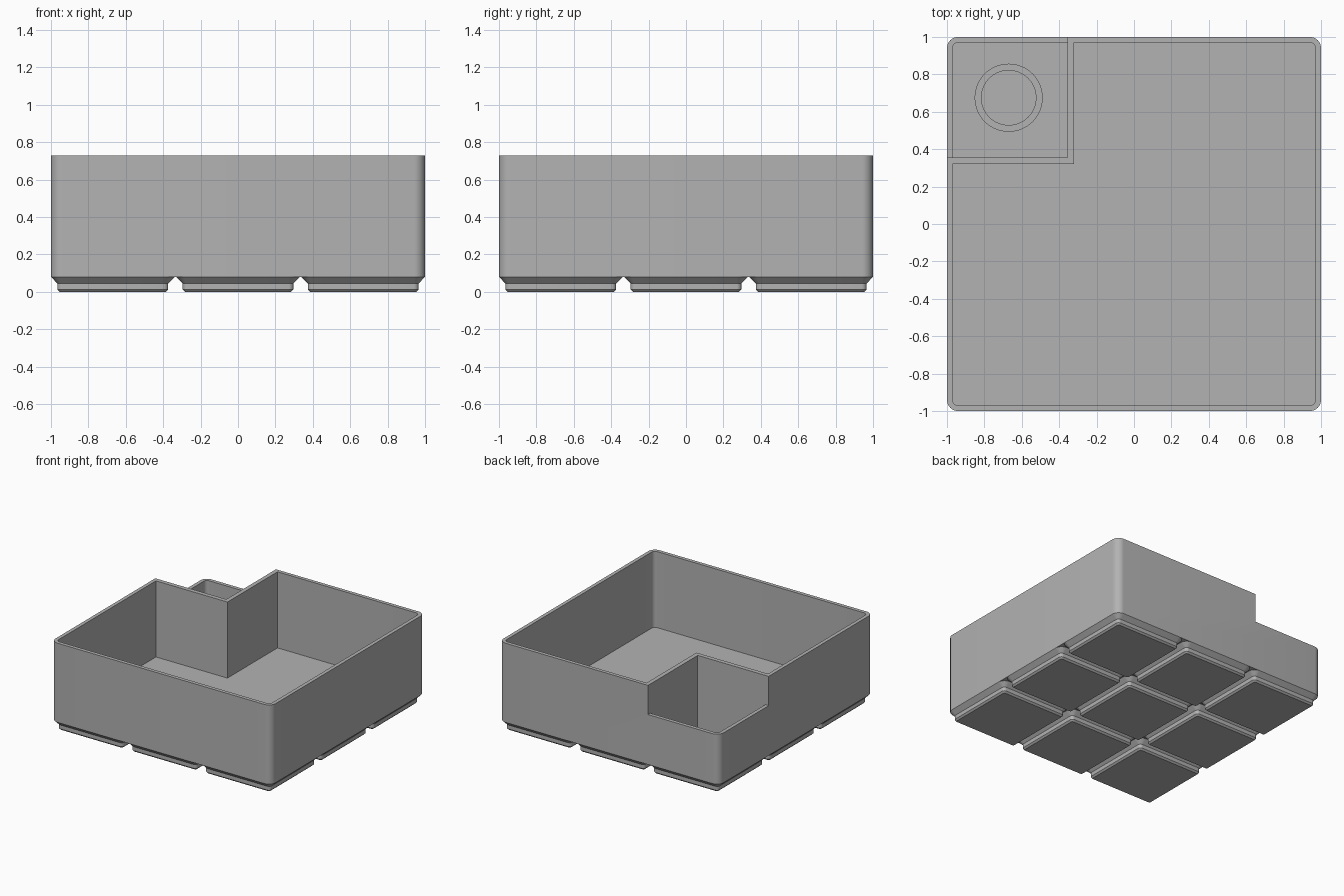
import bpy
import bmesh
from math import radians, pi, cos, sin
from mathutils import Vector

cube = bpy.data.objects.get("Cube")
if cube:
    bpy.data.objects.remove(cube, do_unlink=True)

grey = bpy.data.materials.new("plain_grey")
grey.use_nodes = True
grey.diffuse_color = (0.45, 0.45, 0.45, 1)
grey.node_tree.nodes["Principled BSDF"].inputs["Base Color"].default_value = (0.45, 0.45, 0.45, 1)

# Main sizes
TOP, BASE, FLOOR, STEP = 0.73, 0.08, 0.105, 0.49
INNER, POCKET, DIVIDER = 0.97, 0.355, 0.32
R_OUT, R_IN = 0.06, 0.03
PITCH = 0.6693


def outline(corners, steps=8):
    """Counter-clockwise outline from (x, y, radius) corners."""
    pts = []
    for i, (x, y, r) in enumerate(corners):
        p = Vector((x, y))
        if r == 0:
            pts.append(p)
            continue
        a = (Vector(corners[i - 1][:2]) - p).normalized()
        b = (Vector(corners[(i + 1) % len(corners)][:2]) - p).normalized()
        centre = p + (a + b) * r
        for k in range(steps + 1):
            t = k / steps * pi / 2
            pts.append(centre - b * r * cos(t) - a * r * sin(t))
    return pts


def square(half, r):
    return outline([(-half, -half, r), (half, -half, r), (half, half, r), (-half, half, r)])


def loft(name, layers, cap_top=True):
    """Skin a stack of (outline, z) layers."""
    bm = bmesh.new()
    rings = [[bm.verts.new((p.x, p.y, z)) for p in pts] for pts, z in layers]
    for low, high in zip(rings, rings[1:]):
        for i in range(len(low)):
            j = (i + 1) % len(low)
            bm.faces.new((low[i], low[j], high[j], high[i]))
    bm.faces.new(rings[0][::-1])
    if cap_top:
        bm.faces.new(rings[-1])
    return finish(name, bm)


def finish(name, bm):
    mesh = bpy.data.meshes.new(name)
    bm.to_mesh(mesh)
    bm.free()
    mesh.materials.append(grey)
    obj = bpy.data.objects.new(name, mesh)
    bpy.context.collection.objects.link(obj)
    return obj


def activate(obj):
    bpy.ops.object.select_all(action='DESELECT')
    obj.select_set(True)
    bpy.context.view_layer.objects.active = obj


def cut(obj, pts, bottom):
    """Remove a vertical prism, open at the top."""
    cutter = loft("cutter", [(pts, bottom), (pts, TOP + 0.2)])
    cutter.hide_render = True
    mod = obj.modifiers.new("cut", 'BOOLEAN')
    mod.operation = 'DIFFERENCE'
    mod.solver = 'EXACT'
    mod.object = cutter
    activate(obj)
    bpy.ops.object.modifier_apply(modifier=mod.name)
    bpy.data.objects.remove(cutter, do_unlink=True)


def smooth(obj):
    activate(obj)
    bpy.ops.object.shade_smooth_by_angle(angle=radians(30))


# Bin body with an L-shaped tray and a lowered corner pocket
body = loft("bin_body", [(square(1, R_OUT), BASE), (square(1, R_OUT), TOP)])
cut(body, outline([(-INNER, -INNER, R_IN), (INNER, -INNER, R_IN), (INNER, INNER, R_IN),
                   (-DIVIDER, INNER, 0), (-DIVIDER, DIVIDER, 0), (-INNER, DIVIDER, 0)]), FLOOR)
cut(body, outline([(-INNER, POCKET, 0), (-POCKET, POCKET, 0), (-POCKET, INNER, 0),
                   (-INNER, INNER, R_IN)]), FLOOR)
cut(body, outline([(-1.1, POCKET, 0), (-POCKET, POCKET, 0), (-POCKET, 1.1, 0),
                   (-1.1, 1.1, 0)]), STEP)
smooth(body)

# Nine stepped feet
for row in (-1, 0, 1):
    for col in (-1, 0, 1):
        foot = loft("foot", [(square(0.283, 0.013), 0), (square(0.296, 0.026), 0.013),
                             (square(0.296, 0.026), 0.045), (square(0.3307, R_OUT), BASE)],
                    cap_top=False)
        foot.location = (col * PITCH, row * PITCH, 0)
        smooth(foot)

# Low round socket on the pocket floor
bm = bmesh.new()
profile = [(0.182, FLOOR), (0.182, 0.17), (0.146, 0.17), (0.146, FLOOR)]
verts = [bm.verts.new((r, 0, z)) for r, z in profile]
edges = [bm.edges.new(pair) for pair in zip(verts, verts[1:])]
bmesh.ops.spin(bm, geom=verts + edges, cent=(0, 0, 0), axis=(0, 0, 1), angle=2 * pi, steps=64)
bmesh.ops.remove_doubles(bm, verts=bm.verts, dist=0.0001)
bmesh.ops.recalc_face_normals(bm, faces=bm.faces)
socket = finish("round_socket", bm)
socket.location = (-0.67, 0.675, 0)
smooth(socket)
